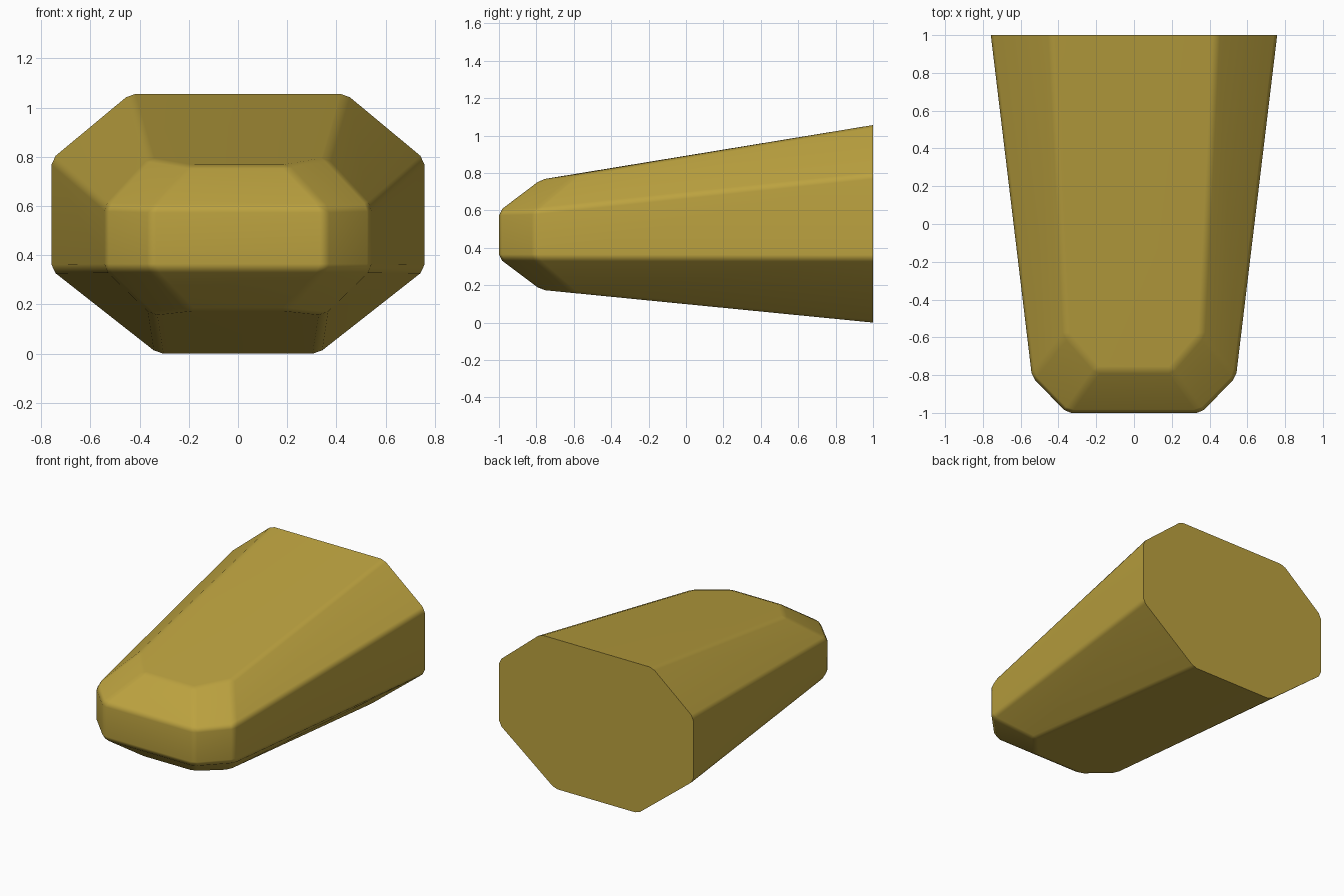
import bpy, bmesh

if "Cube" in bpy.data.objects:
    bpy.data.objects.remove(bpy.data.objects["Cube"])

# Right-hand half of each ring, listed from top to bottom
back = [(0.438, 1, 1.056), (0.758, 1, 0.79), (0.758, 1, 0.34), (0.325, 1, 0.0)]
neck = [(0.36, -0.585, 0.793), (0.54, -0.81, 0.60), (0.54, -0.81, 0.343), (0.35, -0.6, 0.158)]
nose = [(0.195, -0.775, 0.765), (0.355, -1, 0.595), (0.355, -1, 0.343), (0.195, -0.775, 0.175)]

bm = bmesh.new()


def half(points, side):
    return [bm.verts.new((side * x, y, z)) for x, y, z in points]


R = [half(p, 1) for p in (back, neck, nose)]
L = [half(p, -1) for p in (back, neck, nose)]

# Side panels and nose corner chamfers on both halves
for b, n, f in (R, L):
    for i in range(3):
        bm.faces.new((b[i], b[i + 1], n[i + 1], n[i]))
        bm.faces.new((n[i], n[i + 1], f[i + 1], f[i]))

# Front panels, top and bottom panels, flat back
for i in range(3):
    bm.faces.new((R[2][i], R[2][i + 1], L[2][i + 1], L[2][i]))
for i in (0, 3):
    bm.faces.new([r[i] for r in R] + [l[i] for l in reversed(L)])
bm.faces.new(R[0] + L[0][::-1])
bmesh.ops.recalc_face_normals(bm, faces=bm.faces[:])

# Soften every edge except the crisp rim of the back
weight = bm.edges.layers.float.new("bevel_weight_edge")
for e in bm.edges:
    rim = all(v.co.y > 0.99 for v in e.verts)
    e[weight] = 0.0 if rim else 1.0
    e.smooth = not rim
for f in bm.faces:
    f.smooth = True

mesh = bpy.data.meshes.new("tapered_block")
bm.to_mesh(mesh)
bm.free()
block = bpy.data.objects.new("tapered_block", mesh)
bpy.context.collection.objects.link(block)

bevel = block.modifiers.new("soft_edges", 'BEVEL')
bevel.limit_method = 'WEIGHT'
bevel.offset_type = 'OFFSET'
bevel.width = 0.022
bevel.segments = 1
normals = block.modifiers.new("flat_panels", 'WEIGHTED_NORMAL')
normals.keep_sharp = True

# Golden paint
gold = bpy.data.materials.new("gold")
gold.diffuse_color = (0.50, 0.36, 0.05, 1)
gold.use_nodes = True
gold.node_tree.nodes["Principled BSDF"].inputs["Base Color"].default_value = gold.diffuse_color
mesh.materials.append(gold)
